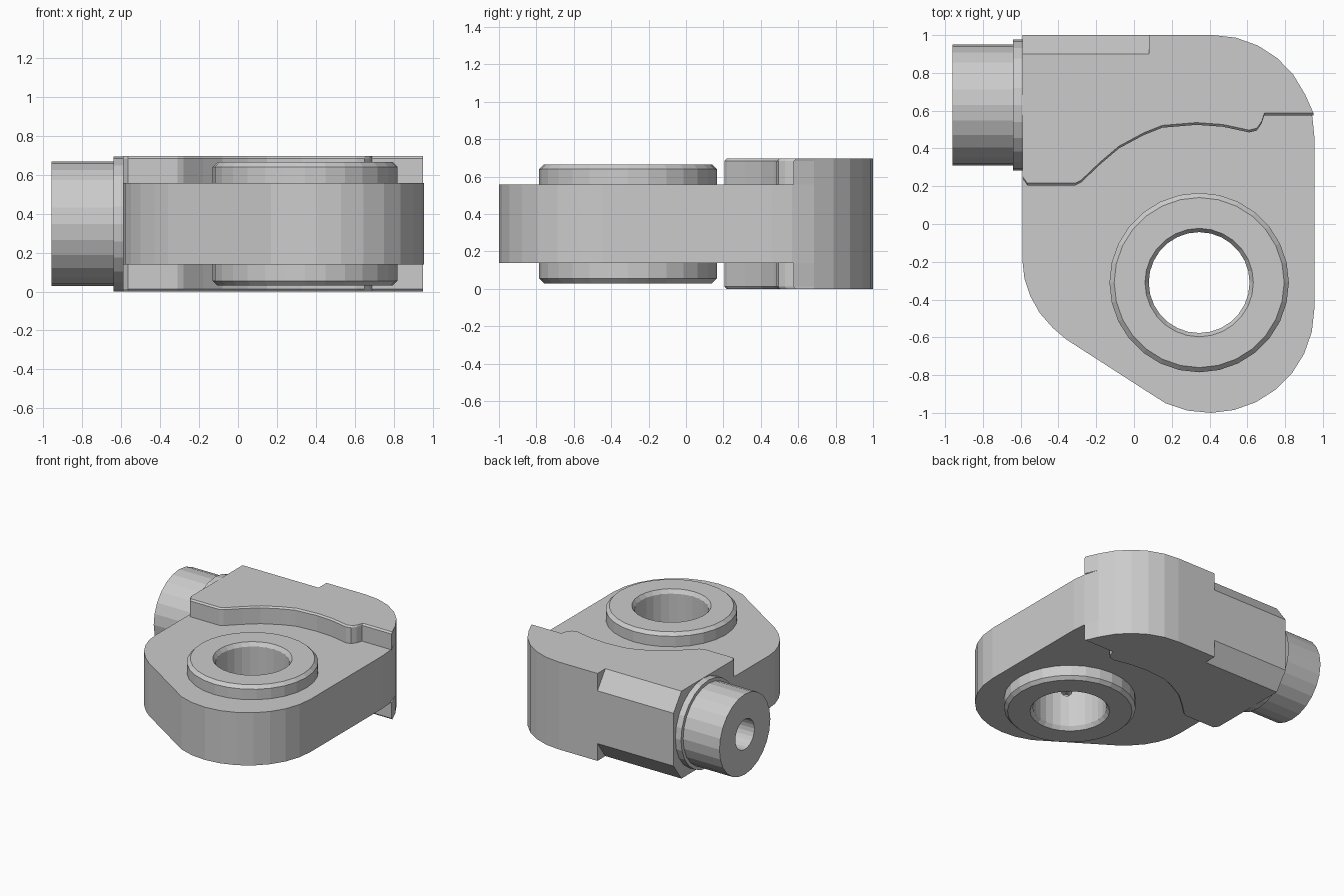
import bpy, bmesh
from math import pi, cos, sin
from mathutils import Vector, Matrix

if "Cube" in bpy.data.objects:
    bpy.data.objects.remove(bpy.data.objects["Cube"])

MID = 0.348          # mid height: the part is symmetric about this plane
P0, P1, TOP = 0.138, 0.558, 0.696


def finish(name, bm):
    bmesh.ops.remove_doubles(bm, verts=bm.verts, dist=1e-5)
    bmesh.ops.recalc_face_normals(bm, faces=bm.faces)
    me = bpy.data.meshes.new(name)
    bm.to_mesh(me)
    bm.free()
    ob = bpy.data.objects.new(name, me)
    bpy.context.collection.objects.link(ob)
    return ob


def loft(bm, rings, closed=False):
    """Bridge successive point rings with quads."""
    vs = [[bm.verts.new(p) for p in r] for r in rings]
    n = len(vs[0])
    pairs = list(zip(vs, vs[1:])) + ([(vs[-1], vs[0])] if closed else [])
    for a, b in pairs:
        for i in range(n):
            j = (i + 1) % n
            bm.faces.new((a[i], a[j], b[j], b[i]))
    return vs


def revolve(name, profile, sides, matrix, closed=True):
    """Turn a (radius, height) profile about local z."""
    bm = bmesh.new()
    rings = [[matrix @ Vector((r * cos(2 * pi * i / sides), r * sin(2 * pi * i / sides), h))
              for i in range(sides)] for r, h in profile]
    vs = loft(bm, rings, closed)
    if not closed:
        bm.faces.new(vs[0])
        bm.faces.new(vs[-1])
    return finish(name, bm)


def cut(ob, cutter):
    m = ob.modifiers.new("cut", 'BOOLEAN')
    m.operation, m.solver, m.object = 'DIFFERENCE', 'EXACT', cutter
    cutter.hide_render = True
    cutter.hide_set(True)


def arc(cx, cy, rx, ry, a0, a1, n):
    return [(cx + rx * cos(a0 + (a1 - a0) * i / n), cy + ry * sin(a0 + (a1 - a0) * i / n))
            for i in range(n + 1)]


# plate: rounded outline, anticlockwise from the back left corner
corner = arc(0.42, 0.46, 0.535, 0.54, 0.2, pi / 2, 6)
outline = [(-0.59, 1), (-0.59, -0.2), (-0.58, -0.29), (-0.55, -0.38), (-0.5, -0.47),
           (-0.43, -0.55), (-0.36, -0.61), (0.09, -0.9)]
outline += arc(0.4, -0.45, 0.555, 0.55, -2.0, 0, 9) + [(0.955, 0.46)] + corner
bm = bmesh.new()
rings = loft(bm, [[(x, y, z) for x, y in outline] for z in (P0, P1)])
for r in rings:
    bm.faces.new(r)
plate = finish("plate", bm)

# raised pads, top and bottom: wavy front edge, bevelled back edge
wave = [(-0.59, 0.24), (-0.565, 0.205), (-0.31, 0.205), (-0.28, 0.22), (-0.18, 0.315),
        (-0.08, 0.4), (0.05, 0.47), (0.15, 0.51), (0.33, 0.525), (0.47, 0.515),
        (0.61, 0.485), (0.65, 0.495), (0.675, 0.53), (0.69, 0.575)]


def pad_ring(z, lift, back):
    pts = [(x, y + lift) for x, y in wave] + [(0.95, 0.575 + lift)] + corner[1:]
    pts += [(0.08, 1), (0.08, back), (-0.59, back)]
    return [(x, y, z) for x, y in pts]


for name, flip in (("top_pad", False), ("bottom_pad", True)):
    bm = bmesh.new()
    vs = loft(bm, [pad_ring(P1, 0, 1), pad_ring(TOP - 0.012, 0, 0.909), pad_ring(TOP, 0.012, 0.9)])
    bm.faces.new(vs[-1])
    if flip:
        bmesh.ops.transform(bm, verts=bm.verts,
                            matrix=Matrix.Translation((0, 0, 2 * MID)) @ Matrix.Diagonal((1, 1, -1, 1)))
    finish(name, bm)

# bushing ring with chamfered rims
eye = Matrix.Translation((0.345, -0.31, MID))
h = 0.318
bushing = revolve("bushing", [(0.475, -h + 0.025), (0.475, h - 0.025), (0.45, h), (0.287, h),
                              (0.267, h - 0.03), (0.267, -h + 0.03), (0.287, -h), (0.45, -h)], 28, eye)
cut(plate, revolve("eye_cutter", [(0.46, -0.5), (0.46, 0.5)], 28, eye, False))

# small blind hole in the bore wall
side = Matrix.Translation((0.345, -0.31, MID)) @ Vector((-0.57, -0.82, 0)).to_track_quat('Z', 'Y').to_matrix().to_4x4()
cut(bushing, revolve("pin_hole_cutter", [(0.04, 0.2), (0.04, 0.38)], 12, side, False))

# side spigot with collar and bore, axis pointing to -x
spig = Matrix.Translation((0, 0.63, MID)) @ Matrix.Rotation(-pi / 2, 4, 'Y')
revolve("spigot", [(0.12, 0.96), (0.32, 0.96), (0.32, 0.64), (0.347, 0.64), (0.347, 0.585),
                   (0.12, 0.585)], 24, spig)
cut(plate, revolve("spigot_bore_cutter", [(0.12, 0.7), (0.12, 0.3)], 24, spig, False))
